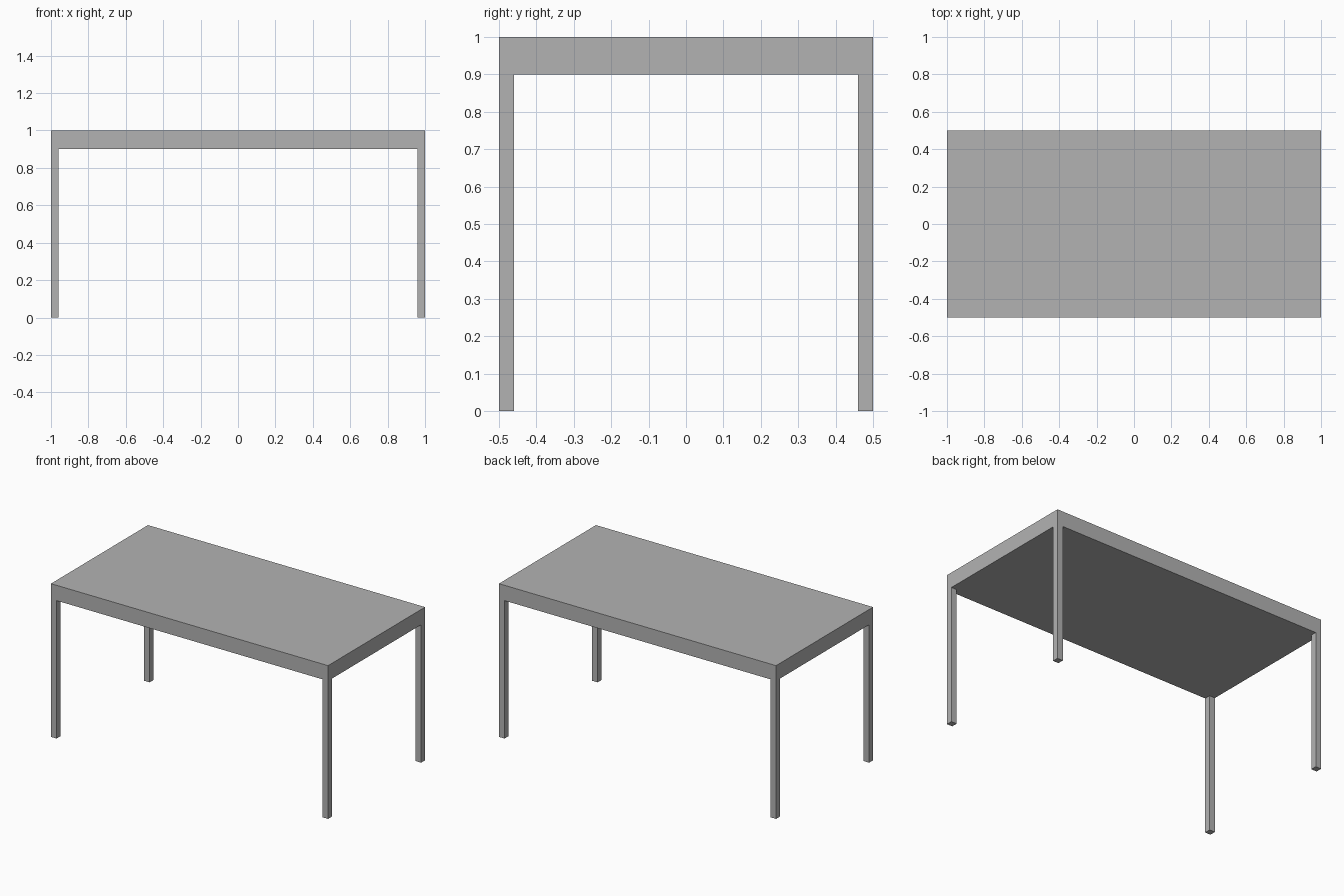
import bpy
import bmesh
from mathutils import Matrix, Vector

cube = bpy.data.objects.get("Cube")
if cube:
    bpy.data.objects.remove(cube, do_unlink=True)

LENGTH, DEPTH, HEIGHT = 2.0, 1.0, 1.0
SLAB = 0.1    # tabletop thickness
LEG = 0.04    # leg width

grey = bpy.data.materials.new("grey")
grey.use_nodes = True
colour = (0.45, 0.45, 0.45, 1)
grey.diffuse_color = colour
grey.node_tree.nodes["Principled BSDF"].inputs["Base Color"].default_value = colour


def box(name, size, centre):
    mesh = bpy.data.meshes.new(name)
    bm = bmesh.new()
    bmesh.ops.create_cube(bm, size=1, matrix=Matrix.Diagonal((*size, 1)))
    bm.to_mesh(mesh)
    bm.free()
    mesh.materials.append(grey)
    obj = bpy.data.objects.new(name, mesh)
    obj.location = Vector(centre)
    bpy.context.collection.objects.link(obj)
    return obj


# Thick tabletop
box("tabletop", (LENGTH, DEPTH, SLAB), (0, 0, HEIGHT - SLAB / 2))

# Square legs flush with the corners
leg_height = HEIGHT - SLAB
for side, sx in (("left", 1), ("right", -1)):
    for end, sy in (("front", -1), ("back", 1)):
        box(f"{end}_{side}_leg", (LEG, LEG, leg_height),
            (sx * (LENGTH - LEG) / 2, sy * (DEPTH - LEG) / 2, leg_height / 2))
